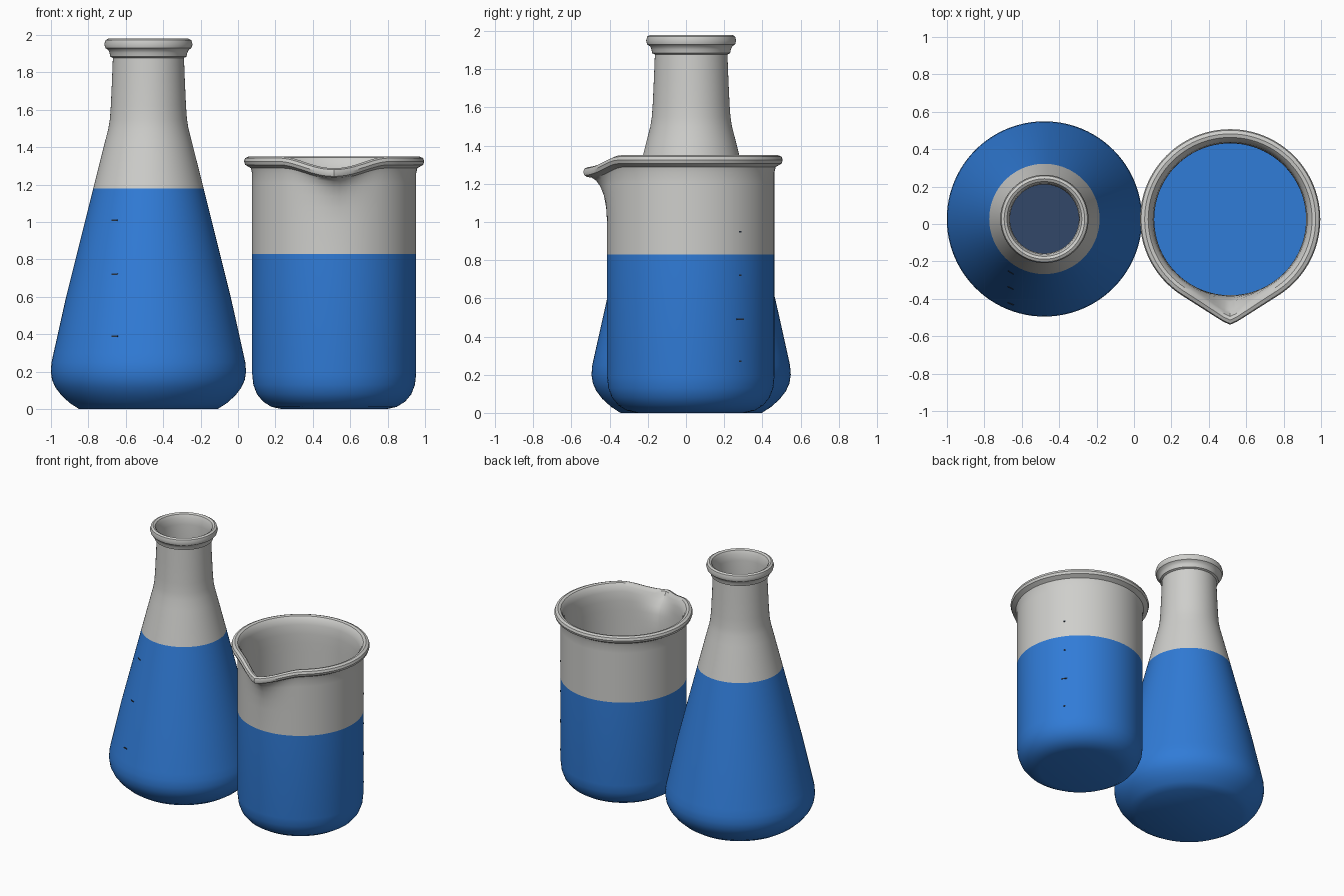
import bpy, bmesh, math
from mathutils import Matrix, Vector

if "Cube" in bpy.data.objects:
    bpy.data.objects.remove(bpy.data.objects["Cube"])


def material(name, rgb):
    m = bpy.data.materials.new(name)
    m.diffuse_color = (*rgb, 1)
    m.use_nodes = True
    m.node_tree.nodes["Principled BSDF"].inputs["Base Color"].default_value = m.diffuse_color
    return m


GLASS = material("pale_grey_glass", (0.62, 0.62, 0.60))
BLUE = material("blue_liquid", (0.03, 0.20, 0.68))
SLATE = material("dark_slate_blue", (0.032, 0.063, 0.141))
DARK = material("dark_marking", (0.02, 0.03, 0.05))

SPOUT = math.radians(32.3)   # half width of the pouring spout


def spout_bump(a):
    """1 at the spout tip (a = 0), 0 outside; gives straight tangent sides."""
    a = math.sqrt(a * a + 0.0006)
    d = max(0.0, SPOUT - a)
    return (1 / math.cos(d) - 1) / (1 / math.cos(SPOUT) - 1)


def spout_dip(a):
    t = max(0.0, 1 - abs(a) / math.radians(38))
    return t * t * (3 - 2 * t)


def finish(bm, name, mats, loc):
    bmesh.ops.recalc_face_normals(bm, faces=bm.faces)
    me = bpy.data.meshes.new(name)
    bm.to_mesh(me)
    bm.free()
    for m in mats:
        me.materials.append(m)
    ob = bpy.data.objects.new(name, me)
    ob.location = loc
    bpy.context.collection.objects.link(ob)
    return ob


def vessel(name, profile, level, loc, n=96):
    """Lathe a profile of (radius, z, spout weight); blue below the level."""
    bm = bmesh.new()
    rings = []
    for r, z, w in profile:
        ring = []
        for i in range(n):
            a = 2 * math.pi * i / n
            if a > math.pi:
                a -= 2 * math.pi
            rr = r + w * 0.09 * spout_bump(a)
            zz = z - w * 0.062 * spout_dip(a)
            ring.append(bm.verts.new((rr * math.sin(a), -rr * math.cos(a), zz)))
        rings.append(ring)
    bm.faces.new(rings[0][::-1])
    for lo, hi in zip(rings, rings[1:]):
        for i in range(n):
            j = (i + 1) % n
            bm.faces.new((lo[i], lo[j], hi[j], hi[i]))
    for f in bm.faces:
        f.smooth = True
        f.material_index = int(f.calc_center_median().z < level)
    ob = finish(bm, name, (GLASS, BLUE), loc)
    ob.data.set_sharp_from_angle(angle=math.radians(35))
    return ob


def liquid_surface(name, r, z, mat, loc):
    bm = bmesh.new()
    bmesh.ops.create_circle(bm, cap_ends=True, segments=96, radius=r,
                            matrix=Matrix.Translation((0, 0, z)))
    return finish(bm, name, (mat,), loc)


def ticks(name, marks, loc):
    """Thin plates on the wall: (angle from front, radius, z, width)."""
    bm = bmesh.new()
    for a, r, z, w in marks:
        m = (Matrix.Rotation(a, 4, 'Z') @ Matrix.Translation((0, -r, z))
             @ Matrix.Diagonal(Vector((w, 0.006, 0.008, 1))))
        bmesh.ops.create_cube(bm, size=1, matrix=m)
    return finish(bm, name, (DARK,), loc)


# Conical flask
FLASK = (-0.479, 0.027, 0)
flask_profile = [
    (.37, 0), (.42, .032), (.465, .073), (.497, .115), (.515, .155), (.522, .20),
    (.518, .25), (.507, .30), (.44, .60), (.295, 1.18), (.232, 1.43), (.214, 1.50),
    (.206, 1.55), (.201, 1.62), (.195, 1.75), (.19, 1.878),
    # bead and lip
    (.204, 1.884), (.208, 1.905), (.215, 1.92), (.23, 1.93), (.236, 1.95),
    (.23, 1.972), (.215, 1.98), (.20, 1.972), (.189, 1.95), (.184, 1.90),
    # inner wall
    (.184, 1.75), (.19, 1.62), (.195, 1.55), (.203, 1.50), (.221, 1.43), (.284, 1.18)]
vessel("conical_flask", [(r, z, 0) for r, z in flask_profile], 1.18, FLASK)
liquid_surface("flask_liquid_surface", .286, 1.179, SLATE, FLASK)
ticks("flask_graduations",
      [(-math.asin(.18 / r), r, z, .035) for r, z in
       ((.337, 1.01), (.41, .72), (.487, .39))], FLASK)

# Beaker with spout
BEAKER = (0.514, 0.025, 0)
beaker_profile = [
    (.28, 0, 0), (.335, .012, 0), (.38, .04, 0), (.413, .08, 0), (.432, .13, 0),
    (.4385, .19, 0), (.4385, .83, 0), (.4385, 1.0, 0), (.4385, 1.08, .06),
    (.4385, 1.15, .2), (.4385, 1.21, .42), (.4385, 1.26, .7), (.445, 1.288, .9),
    # rolled rim
    (.462, 1.298, 1), (.476, 1.306, 1), (.482, 1.324, 1), (.476, 1.342, 1),
    (.457, 1.35, 1), (.438, 1.345, 1), (.424, 1.328, 1),
    # inner wall
    (.412, 1.29, .9), (.407, 1.22, .42), (.406, 1.15, .2), (.406, 1.08, .06),
    (.406, 1.0, 0), (.406, .83, 0)]
vessel("beaker", beaker_profile, .83, BEAKER)
liquid_surface("beaker_liquid_surface", .408, .829, BLUE, BEAKER)
ticks("beaker_graduations",
      [(math.radians(126), .4385, z, w) for z, w in
       ((.27, .015), (.49, .045), (.72, .015), (.95, .015))], BEAKER)
